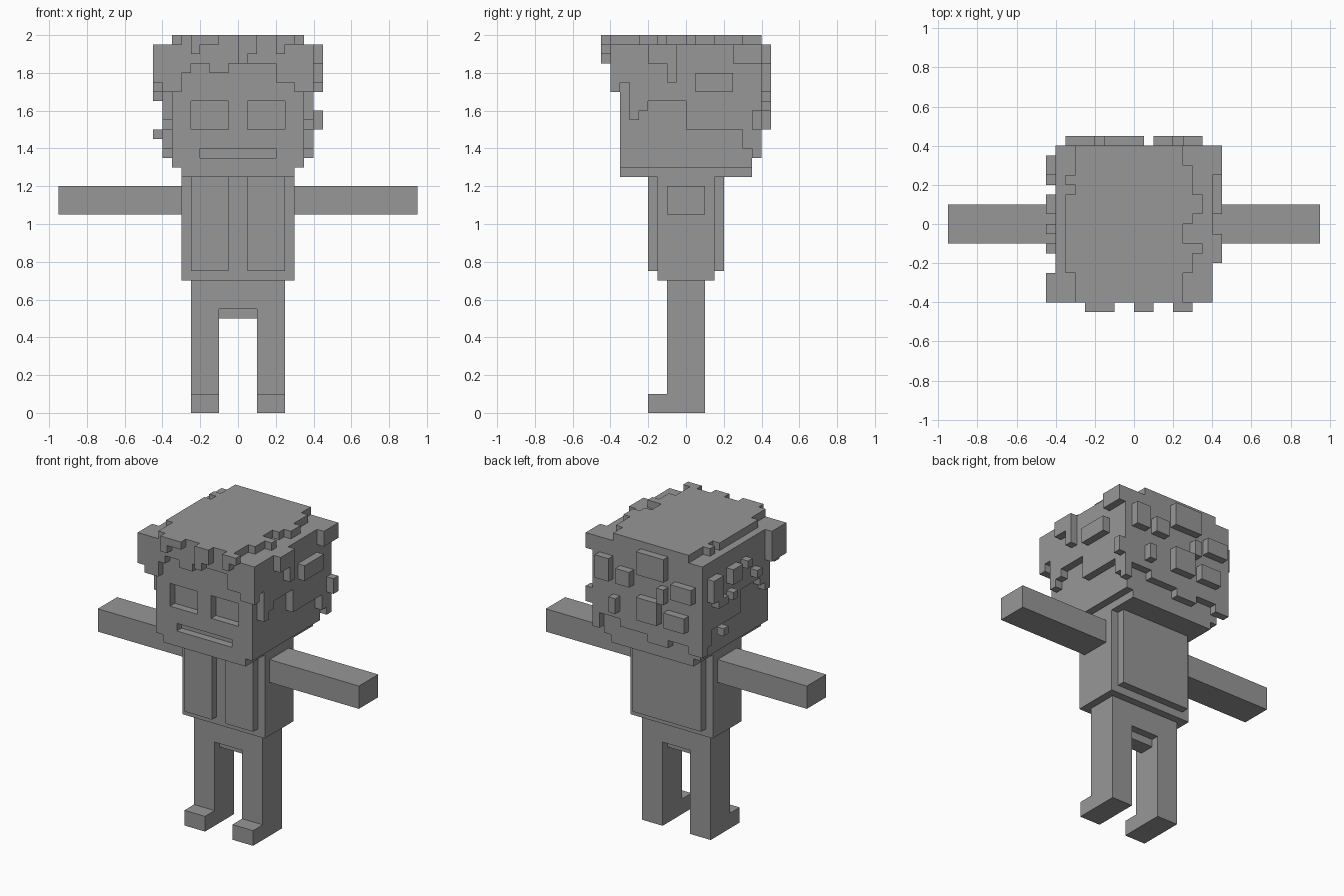
import bpy, bmesh
from itertools import product

if "Cube" in bpy.data.objects:
    bpy.data.objects.remove(bpy.data.objects["Cube"])

U = 0.05  # edge length of one block

mat = bpy.data.materials.new("plain grey")
mat.diffuse_color = (0.31, 0.31, 0.31, 1)
mat.use_nodes = True
mat.node_tree.nodes["Principled BSDF"].inputs["Base Color"].default_value = mat.diffuse_color

parts = {}    # part name -> set of filled cells


def cells(x0, x1, y0, y1, z0, z1):
    return set(product(range(x0, x1), range(y0, y1), range(z0, z1)))


def fill(name, *box):
    parts.setdefault(name, set()).update(cells(*box))


def carve(name, *box):
    parts[name] -= cells(*box)


def build(name, filled, solid):
    """Make a mesh from the outward faces of the blocks, merged into flat panels."""
    bm = bmesh.new()
    verts = {}

    def vert(p):
        if p not in verts:
            verts[p] = bm.verts.new([c * U for c in p])
        return verts[p]

    for c in sorted(filled):
        for axis, side in product(range(3), (0, 1)):
            n = list(c)
            n[axis] += 1 if side else -1
            if tuple(n) in solid:
                continue
            a, b = (axis + 1) % 3, (axis + 2) % 3
            ring = []
            for da, db in ((0, 0), (1, 0), (1, 1), (0, 1)):
                p = list(c)
                p[axis] += side
                p[a] += da
                p[b] += db
                ring.append(vert(tuple(p)))
            bm.faces.new(ring if side else ring[::-1])
    bmesh.ops.dissolve_limit(bm, angle_limit=0.01, verts=bm.verts[:], edges=bm.edges[:])
    me = bpy.data.meshes.new(name)
    bm.to_mesh(me)
    bm.free()
    me.materials.append(mat)
    bpy.context.collection.objects.link(bpy.data.objects.new(name, me))


# Legs, feet and arms, mirrored
for side, l0, l1, a0, a1 in (("left", -5, -2, -19, -6), ("right", 2, 5, 6, 19)):
    fill(side + "_leg", l0, l1, -2, 2, 0, 14)
    fill(side + "_foot", l0, l1, -4, -2, 0, 2)
    fill(side + "_arm", a0, a1, -2, 2, 21, 24)

# Hips with the lower crotch block
fill("hips", -2, 2, -2, 2, 11, 14)
fill("hips", -2, 2, -1, 1, 10, 11)

# Torso with raised jacket panels
fill("torso", -6, 6, -3, 3, 14, 25)
fill("jacket_front", -5, -1, -4, -3, 15, 25)
fill("jacket_front", 1, 5, -4, -3, 15, 25)
fill("jacket_back", -5, 5, 3, 4, 15, 25)

# Head with chin slab, sunken eyes and mouth
fill("head", -7, 7, -7, 7, 26, 39)
fill("head", -6, 6, -7, 7, 25, 26)
carve("head", -5, -1, -7, -6, 30, 33)
carve("head", 1, 5, -7, -6, 30, 33)
carve("head", -4, 4, -7, -6, 27, 28)

# Hair crown: rows with ragged left and right ends
for y0, y1, xl, xr in ((6, 8, -6, 5), (5, 6, -6, 6), (4, 5, -7, 6), (3, 4, -6, 6),
                       (1, 3, -7, 7), (0, 1, -7, 6), (-2, 0, -7, 5), (-3, -2, -7, 7),
                       (-5, -3, -7, 6), (-8, -5, -6, 5)):
    fill("hair", xl, xr, y0, y1, 39, 40)

# Hair on both sides: strips with stepped lower ends
for y0, y1, z in ((-8, -7, 34), (-7, -6, 35), (-6, -5, 31), (-5, -4, 32),
                  (-4, 0, 33), (0, 6, 30), (6, 7, 28), (7, 8, 27)):
    for x in (-8, 7):
        fill("hair", x, x + 1, y0, y1, z, 39)

# Hair fringe and back: strips with stepped lower ends
for x0, x1, z in ((-7, -6, 34), (-6, -5, 36), (-5, -3, 37), (-3, -1, 36),
                  (-1, 4, 37), (4, 6, 35), (6, 7, 34)):
    fill("hair", x0, x1, -8, -7, z, 39)
for x0, x1, z in ((-8, -6, 27), (-6, -3, 28), (-3, 0, 27), (0, 4, 28), (4, 7, 29), (7, 8, 28)):
    fill("hair", x0, x1, 7, 8, z, 39)

# Curls on the fringe
for x0, x1, z in ((-5, -4, 38), (-4, -2, 39), (0, 1, 37), (1, 2, 38), (4, 5, 38), (5, 6, 39)):
    fill("curls", x0, x1, -9, -8, z, 40)

# Curls on the back of the head
for x0, x1, z0, z1 in ((5, 7, 34, 37), (2, 4, 34, 36), (-3, 1, 36, 39), (4, 5, 30, 32),
                       (-2, 1, 30, 33), (-3, -2, 33, 35), (-7, -4, 34, 36), (-6, -3, 30, 32)):
    fill("curls", x0, x1, 8, 9, z0, z1)

# Curls on the right side
for y0, y1, z0, z1 in ((1, 5, 34, 36), (-4, -1, 37, 39), (-2, -1, 35, 37),
                       (5, 8, 37, 39), (7, 8, 30, 32)):
    fill("curls", 8, 9, y0, y1, z0, z1)

# Curls on the left side
for y0, y1, z0, z1 in ((5, 7, 34, 37), (1, 3, 35, 37), (-1, 0, 36, 37), (-8, -5, 35, 39),
                       (4, 6, 33, 34), (2, 3, 33, 34), (4, 5, 29, 30), (-3, -2, 34, 35)):
    fill("curls", -9, -8, y0, y1, z0, z1)

solid = set().union(*parts.values())
for name, filled in parts.items():
    build(name, filled, solid)
